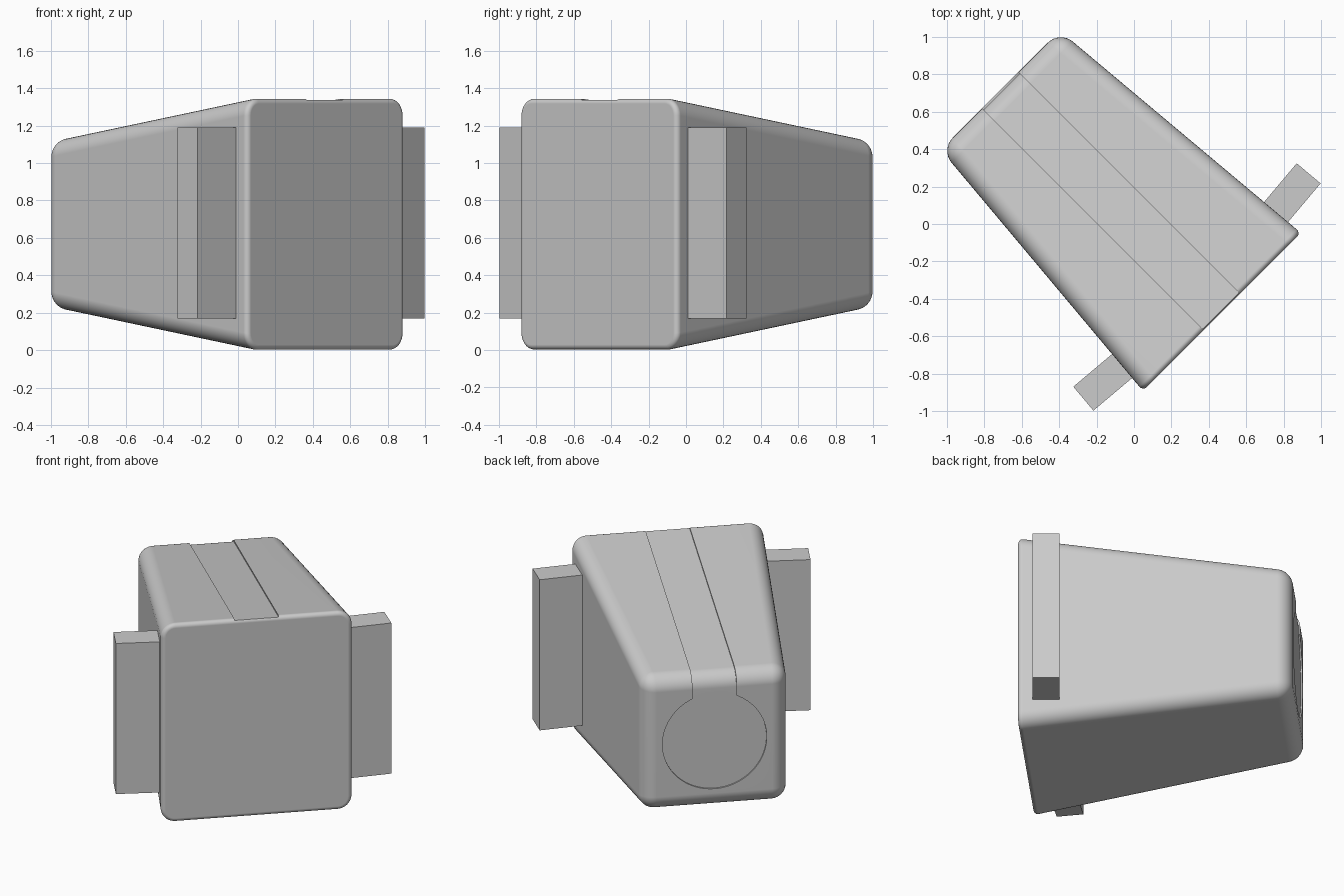
import bpy, bmesh, math
from mathutils import Matrix

if "Cube" in bpy.data.objects:
    bpy.data.objects.remove(bpy.data.objects["Cube"])

TURN = math.pi / 4       # the whole model is turned on its vertical axis
MID = 0.673              # height of the centre line
FRONT, BACK = -0.665, 1.011

grey = bpy.data.materials.new("light grey")
grey.use_nodes = True
grey.diffuse_color = (0.6, 0.6, 0.6, 1)
grey.node_tree.nodes["Principled BSDF"].inputs["Base Color"].default_value = (0.6, 0.6, 0.6, 1)


def finish(name, bm):
    """Turn a bmesh into a turned, coloured object."""
    bmesh.ops.recalc_face_normals(bm, faces=bm.faces)
    mesh = bpy.data.meshes.new(name)
    bm.to_mesh(mesh)
    bm.free()
    mesh.materials.append(grey)
    obj = bpy.data.objects.new(name, mesh)
    obj.rotation_euler.z = TURN
    bpy.context.collection.objects.link(obj)
    return obj


def box(name, size, centre, tilt=0):
    bm = bmesh.new()
    place = Matrix.Translation(centre) @ Matrix.Rotation(tilt, 4, "Z")
    bmesh.ops.create_cube(bm, size=1, matrix=place @ Matrix.Diagonal((*size, 1)))
    return finish(name, bm)


def tapered_block(name, inset=0, stretch=0):
    """Block that narrows to the back, with rounded edges."""
    bm = bmesh.new()
    bmesh.ops.create_cube(bm, size=2)
    front, back = FRONT - stretch, BACK - inset
    for v in bm.verts:
        y = front if v.co.y < 0 else back
        t = (y - FRONT) / (BACK - FRONT)
        v.co.x *= 0.597 - 0.147 * t - inset
        v.co.z = MID + v.co.z * (0.674 - 0.229 * t - inset)
        v.co.y = y

    def at_front(e):
        return all(v.co.y < front + 0.001 for v in e.verts)

    # broad rounding on long and back edges, fine rounding round the front
    bmesh.ops.bevel(bm, geom=[e for e in bm.edges if not at_front(e)], offset=0.09 - inset / 2,
                    segments=8, profile=0.5, affect="EDGES")
    if not stretch:
        bmesh.ops.bevel(bm, geom=[e for e in bm.edges if at_front(e)], offset=0.03,
                        segments=5, profile=0.5, affect="EDGES")
    return finish(name, bm)


def subtract(obj, cutter):
    mod = obj.modifiers.new("cut", "BOOLEAN")
    mod.operation = "DIFFERENCE"
    mod.solver = "EXACT"
    mod.object = cutter
    bpy.context.view_layer.objects.active = obj
    bpy.ops.object.modifier_apply(modifier=mod.name)


# Main housing
body = tapered_block("housing")

# Shallow channel along the top that runs into a round recess at the back
core = tapered_block("recess_floor", inset=0.01, stretch=0.2)
channel = box("channel_cutter", (0.275, 2.6, 0.6), (0, 0, 1.2))
bm = bmesh.new()
bmesh.ops.create_cone(bm, cap_ends=True, segments=64, radius1=0.325, radius2=0.325, depth=0.3,
                      matrix=Matrix.Translation((0, BACK, MID)) @ Matrix.Rotation(math.pi / 2, 4, "X"))
disc = finish("round_cutter", bm)
for cutter in (channel, disc):
    subtract(cutter, core)
    subtract(body, cutter)
for helper in (core, channel, disc):
    bpy.data.objects.remove(helper)

bpy.ops.object.select_all(action="DESELECT")
body.select_set(True)
bpy.context.view_layer.objects.active = body
bpy.ops.object.shade_smooth_by_angle(angle=math.radians(30))
body.modifiers.new("even_shading", "WEIGHTED_NORMAL").keep_sharp = True

# Side plates, square to the sloping sides
for name, side in (("left_plate", 1), ("right_plate", -1)):
    box(name, (0.36, 0.167, 1.02), (side * 0.672, -0.484, 0.68), side * 0.086)
